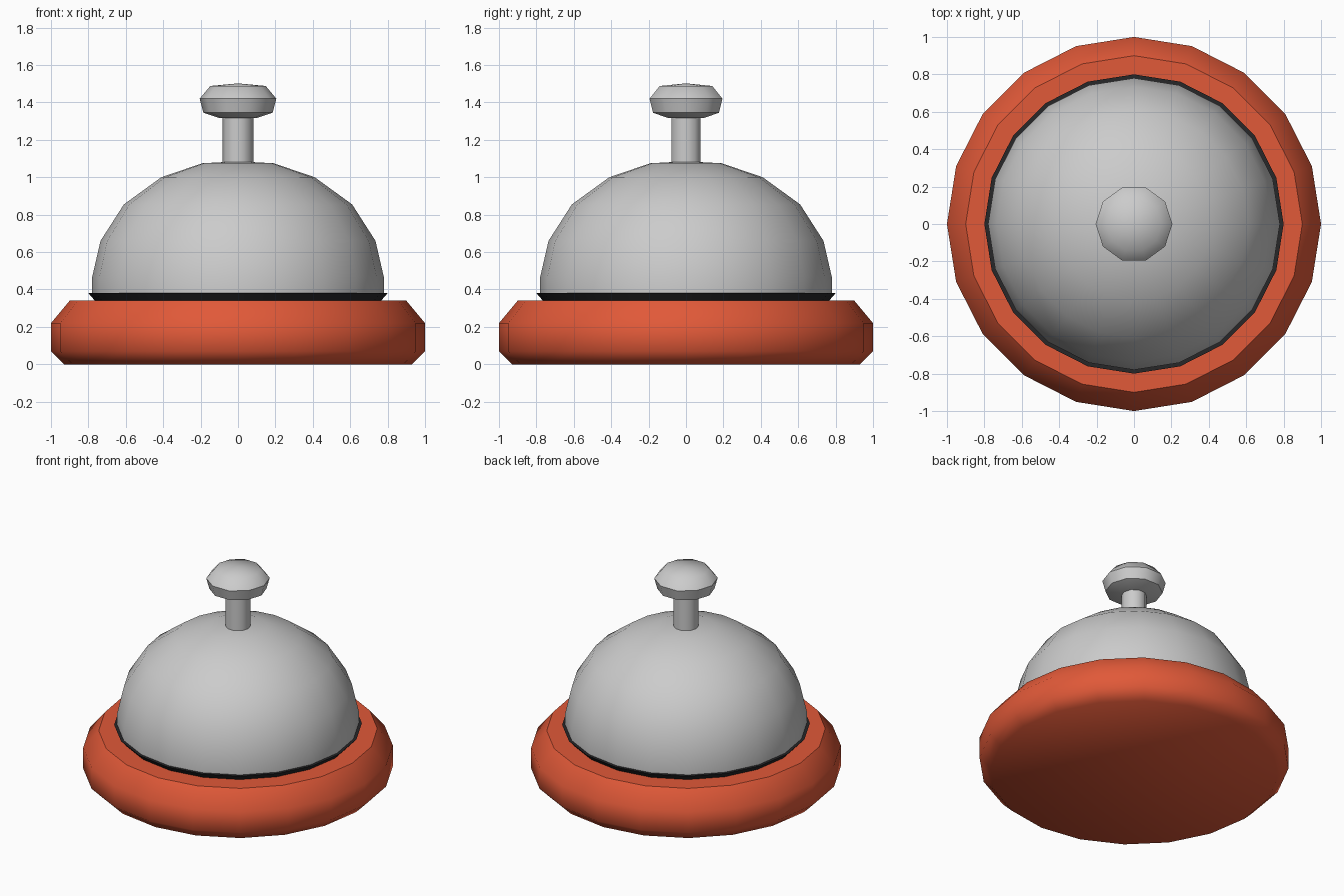
import bpy, bmesh
from math import cos, sin, tau, radians

if "Cube" in bpy.data.objects:
    bpy.data.objects.remove(bpy.data.objects["Cube"])


def material(name, rgb):
    m = bpy.data.materials.new(name)
    m.diffuse_color = (*rgb, 1)
    m.use_nodes = True
    m.node_tree.nodes["Principled BSDF"].inputs["Base Color"].default_value = m.diffuse_color
    return m


def lathe(name, profile, sides, mat=None):
    """Revolve (radius, z) points, listed bottom to top, around z."""
    bm = bmesh.new()
    rings = []
    for r, z in profile:
        if r == 0:
            rings.append([bm.verts.new((0, 0, z))])
        else:
            rings.append([bm.verts.new((r * cos(tau * i / sides), r * sin(tau * i / sides), z))
                          for i in range(sides)])
    for a, b in zip(rings, rings[1:]):
        for i in range(sides):
            j = (i + 1) % sides
            if len(b) == 1:
                bm.faces.new((a[i], a[j], b[0]))
            else:
                bm.faces.new((a[i], a[j], b[j], b[i]))
    # Flat caps on the open ends
    bm.faces.new(rings[0][::-1])
    if len(rings[-1]) > 1:
        bm.faces.new(rings[-1])
    bmesh.ops.recalc_face_normals(bm, faces=bm.faces)
    mesh = bpy.data.meshes.new(name)
    bm.to_mesh(mesh)
    bm.free()
    ob = bpy.data.objects.new(name, mesh)
    bpy.context.collection.objects.link(ob)
    if mat:
        mesh.materials.append(mat)
    bpy.ops.object.select_all(action='DESELECT')
    ob.select_set(True)
    bpy.context.view_layer.objects.active = ob
    bpy.ops.object.shade_smooth_by_angle(angle=radians(48))
    return ob


red = material("red_paint", (0.75, 0.10, 0.04))
black = material("black_rubber", (0.02, 0.02, 0.022))

# Chamfered red base
lathe("base", [(0.93, 0), (1, 0.07), (1, 0.22), (0.9, 0.34)], 20, red)
# Dark gasket under the bell
lathe("gasket_ring", [(0.765, 0.34), (0.8, 0.38)], 20, black)
# Bell dome
lathe("bell_dome", [(0.78, 0.375), (0.78, 0.465), (0.735, 0.66), (0.61, 0.855),
                    (0.41, 1.0), (0.19, 1.075), (0, 1.085)], 20)
# Plunger stem
lathe("plunger_stem", [(0.082, 1.05), (0.082, 1.33)], 10)
# Push button
lathe("push_button", [(0.105, 1.318), (0.185, 1.345), (0.205, 1.42),
                      (0.148, 1.488), (0, 1.502)], 10)
